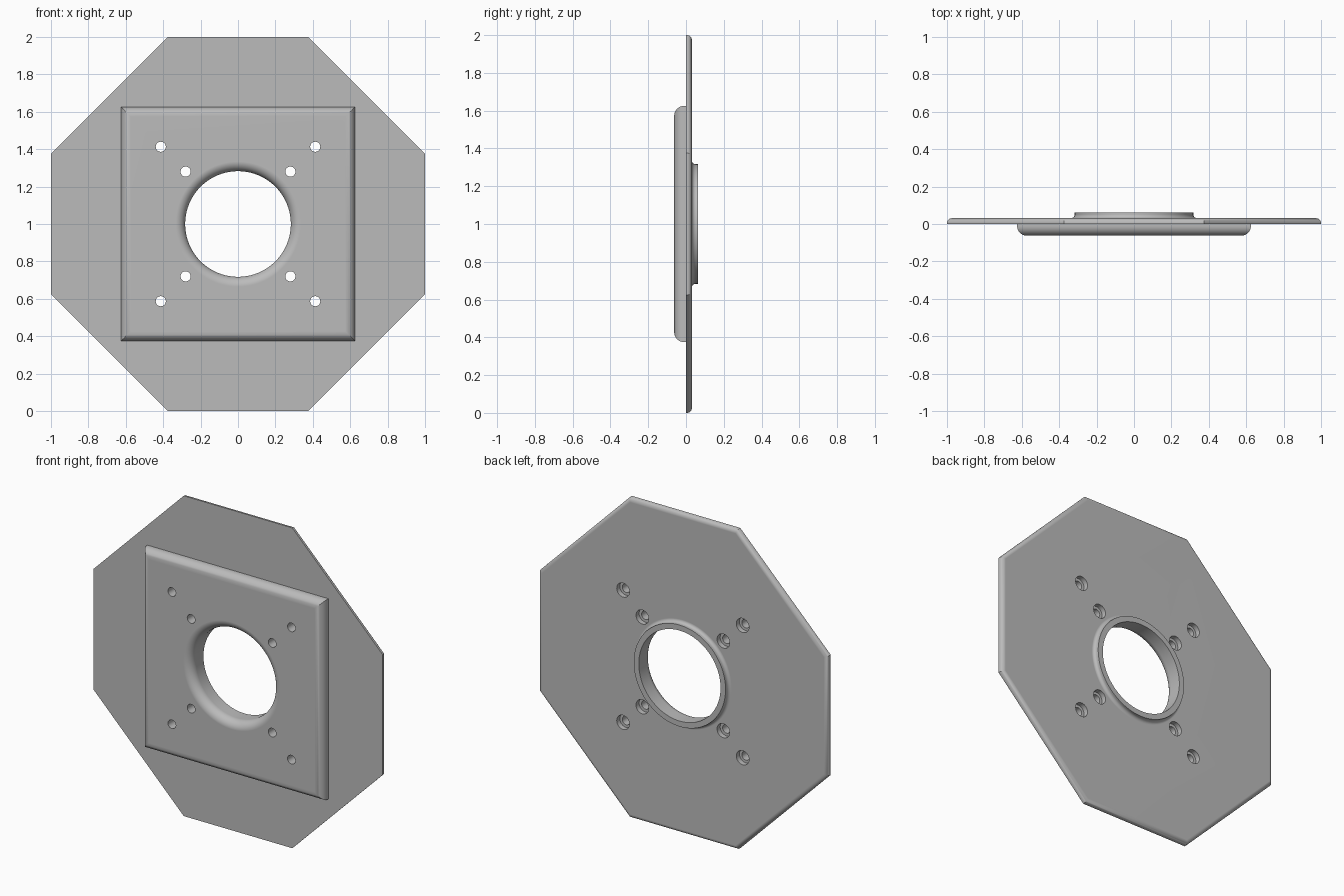
import bpy, bmesh, math
from math import sin, cos, pi

cube = bpy.data.objects.get("Cube")
if cube:
    bpy.data.objects.remove(cube, do_unlink=True)

FRONT, SEAM, BACK, LIP = -0.0625, 0.0, 0.031, 0.0625
MID_Z = 1.0

grey = bpy.data.materials.new("plain grey")
grey.use_nodes = True
grey.diffuse_color = (0.5, 0.5, 0.5, 1)
grey.node_tree.nodes["Principled BSDF"].inputs["Base Color"].default_value = (0.5, 0.5, 0.5, 1)


def loft(name, rings):
    """Skin a stack of equal-length point rings and cap both ends."""
    bm = bmesh.new()
    loops = [[bm.verts.new(p) for p in ring] for ring in rings]
    n = len(loops[0])
    for a, b in zip(loops, loops[1:]):
        for i in range(n):
            j = (i + 1) % n
            bm.faces.new((a[i], a[j], b[j], b[i]))
    bm.faces.new(loops[0])
    bm.faces.new(loops[-1])
    bmesh.ops.recalc_face_normals(bm, faces=bm.faces)
    mesh = bpy.data.meshes.new(name)
    bm.to_mesh(mesh)
    bm.free()
    mesh.materials.append(grey)
    obj = bpy.data.objects.new(name, mesh)
    bpy.context.collection.objects.link(obj)
    return obj


def circle(r, y, x=0, z=0, n=96):
    return [(x + r * cos(2 * pi * i / n), y, MID_Z + z + r * sin(2 * pi * i / n)) for i in range(n)]


def square(inset, y):
    h = 0.625 - inset
    return [(sx * h, y, MID_Z + sz * h) for sx, sz in ((1, 1), (-1, 1), (-1, -1), (1, -1))]


def octagon(inset, y):
    h = 1 - inset
    t = 1.375 - inset * math.sqrt(2) - h
    corners = ((h, t), (t, h), (-t, h), (-h, t), (-h, -t), (-t, -h), (t, -h), (h, -t))
    return [(x, y, MID_Z + z) for x, z in corners]


def arc(r, steps=8):
    """Quarter round: pairs of (inset, rise), from the wall to the flat."""
    return [(r * (1 - cos(a)), r * sin(a)) for a in (pi / 2 * i / steps for i in range(steps + 1))]


def combine(target, other, operation):
    mod = target.modifiers.new(operation.title(), 'BOOLEAN')
    mod.operation, mod.solver, mod.object = operation, 'EXACT', other
    bpy.ops.object.select_all(action='DESELECT')
    bpy.context.view_layer.objects.active = target
    target.select_set(True)
    bpy.ops.object.modifier_apply(modifier=mod.name)
    bpy.data.objects.remove(other, do_unlink=True)


# Octagonal plate with its back edge rounded
r = 0.026
plate = loft("mounting_plate", [octagon(0, SEAM)] +
             [octagon(i, BACK - r + u) for i, u in arc(r)])

# Raised square pad with its front edge rounded
r = 0.052
pad = loft("square_pad", [square(0, 0.01)] +
           [square(i, FRONT + r - u) for i, u in arc(r)])
combine(plate, pad, 'UNION')

# Round lip on the back with a hollow fillet at its foot
r = 0.02
lip = loft("back_lip", [circle(0.317 + r, 0.02)] +
           [circle(0.317 + r - u, BACK + i) for i, u in arc(r)] +
           [circle(0.317, LIP)])
combine(plate, lip, 'UNION')

# Centre bore with a rounded front mouth
r, bore = 0.052, 0.2825
cutter = loft("bore_cutter", [circle(bore + r, FRONT - 0.05)] +
              [circle(bore + i, FRONT + r - u) for i, u in reversed(arc(r))] +
              [circle(bore, LIP + 0.05)])
combine(plate, cutter, 'DIFFERENCE')

# Two sets of four bolt holes, counterbored from the back
for d in (0.28, 0.413):
    for sx in (-1, 1):
        for sz in (-1, 1):
            steps = ((0.027, FRONT - 0.05), (0.027, 0.0), (0.044, 0.0), (0.044, LIP + 0.05))
            cutter = loft("bolt_cutter", [circle(rad, y, sx * d, sz * d, 32) for rad, y in steps])
            combine(plate, cutter, 'DIFFERENCE')

# Smooth rounds, crisp edges and flat faces
bpy.ops.object.shade_smooth_by_angle(angle=math.radians(30))
weighted = plate.modifiers.new("Flat faces", 'WEIGHTED_NORMAL')
weighted.keep_sharp = True
